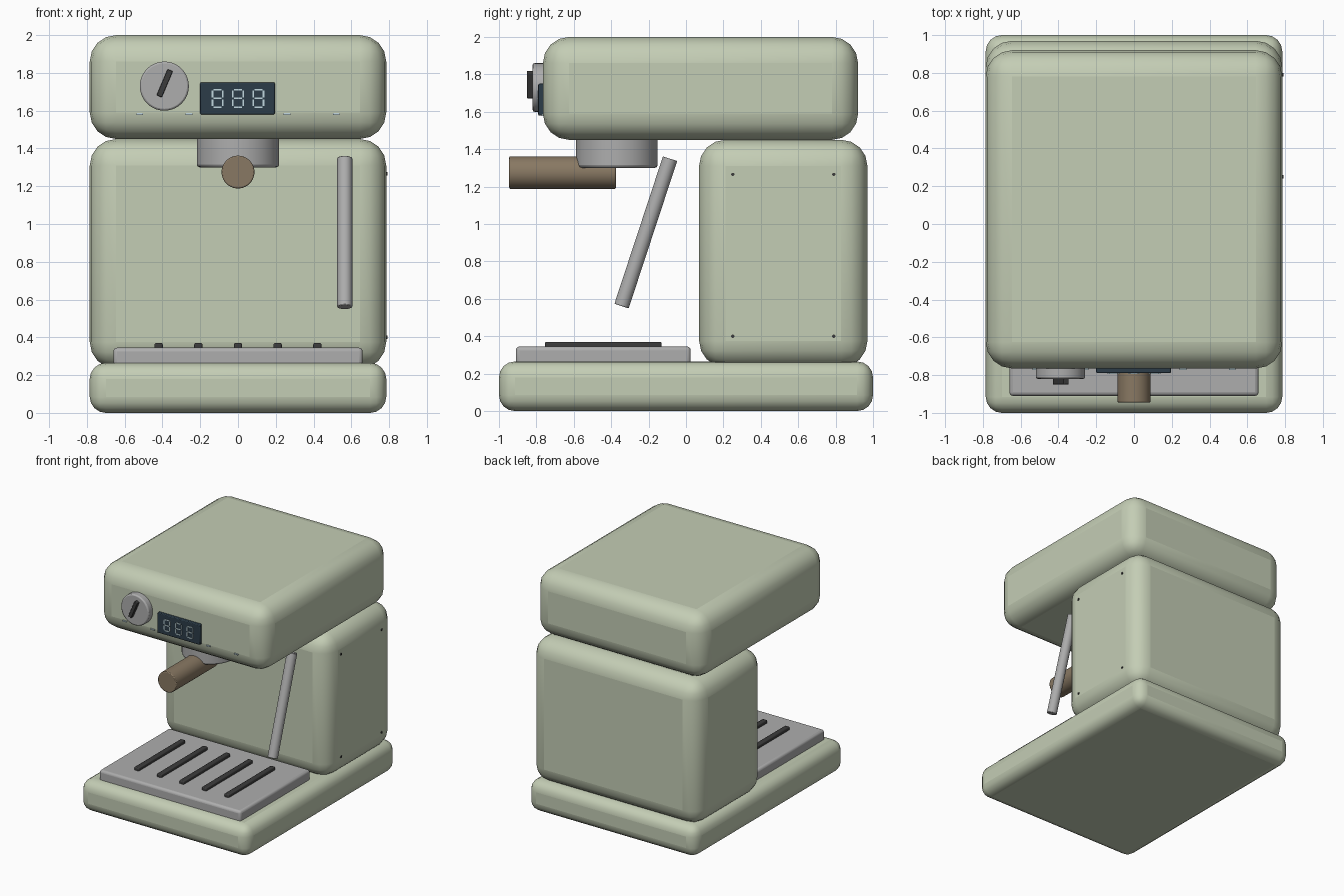
import bpy
from math import radians, pi

if "Cube" in bpy.data.objects:
    bpy.data.objects.remove(bpy.data.objects["Cube"])


def material(name, rgb):
    m = bpy.data.materials.new(name)
    m.diffuse_color = (*rgb, 1)
    m.use_nodes = True
    m.node_tree.nodes["Principled BSDF"].inputs["Base Color"].default_value = m.diffuse_color
    return m


SAGE = material("sage_enamel", (0.55, 0.61, 0.46))
WOOD = material("wood", (0.25, 0.19, 0.125))
DARK = material("dark_plastic", (0.045, 0.045, 0.045))
SCREEN = material("screen_glass", (0.025, 0.045, 0.065))
GLOW = material("digit_glow", (0.55, 0.70, 0.75))
STEEL = material("steel", (0.42, 0.42, 0.42))


def finish(ob, name, mat, bevel, segments):
    ob.name = name
    if mat:
        ob.data.materials.append(mat)
    bpy.ops.object.transform_apply(location=False, rotation=False, scale=True)
    if bevel:
        mod = ob.modifiers.new("bevel", 'BEVEL')
        mod.width = bevel
        mod.segments = segments
        mod.limit_method = 'ANGLE'
        mod.angle_limit = radians(40)
    bpy.ops.object.shade_smooth_by_angle(angle=radians(35))
    return ob


def box(name, x, y, z, mat=None, bevel=0, segments=3, rot=(0, 0, 0)):
    """Box from (min, max) extents on each axis."""
    bpy.ops.mesh.primitive_cube_add(
        size=1, location=[(a + b) / 2 for a, b in (x, y, z)], rotation=rot)
    ob = bpy.context.object
    ob.scale = [b - a for a, b in (x, y, z)]
    return finish(ob, name, mat, bevel, segments)


def cylinder(name, centre, radius, depth, mat=None, bevel=0, rot=(0, 0, 0), sides=40):
    bpy.ops.mesh.primitive_cylinder_add(
        vertices=sides, radius=radius, depth=depth, location=centre, rotation=rot)
    return finish(bpy.context.object, name, mat, bevel, 2)


# Enamelled housing
box("base", (-.785, .785), (-1, 1), (0, .265), SAGE, .085, 4)
box("body", (-.785, .785), (.07, .97), (.235, 1.45), SAGE, .14, 4)
box("head", (-.785, .785), (-.765, .92), (1.45, 2), SAGE, .14, 4)

# Drip tray with slots
box("drip_tray", (-.66, .66), (-.91, .025), (.24, .345), STEEL, .02)
for i in range(5):
    x = -.42 + i * .21
    box("tray_slot", (x - .022, x + .022), (-.755, -.13), (.335, .37), DARK, .008, 2)

# Brew group, handle and steam wand
cylinder("brew_group", (0, -.37, 1.385), .218, .17, STEEL, .015, sides=48)
cylinder("filter_handle", (0, -.66, 1.275), .087, .57, WOOD, .006, (pi / 2, 0, 0))
cylinder("steam_wand", (.565, -.215, .955), .04, .83, STEEL, .004, (-.318, 0, 0), 24)

# Control knob and pointer
cylinder("knob", (-.39, -.785, 1.73), .13, .07, STEEL, .01, (pi / 2, 0, 0))
box("knob_pointer", (-.403, -.373), (-.85, -.815), (1.67, 1.82), DARK, .004, 2, (0, .4, 0))

# Display with three seven-segment digits
box("display", (-.2, .195), (-.79, -.755), (1.58, 1.75), SCREEN, .006, 2)
for cx in (-.108, 0, .108):
    for dz in (-.046, 0, .046):
        z = 1.665 + dz
        box("digit_bar", (cx - .021, cx + .021), (-.795, -.785), (z - .004, z + .004), GLOW)
    for dx in (-.027, .027):
        for dz in (-.023, .023):
            x, z = cx + dx, 1.665 + dz
            box("digit_bar", (x - .004, x + .004), (-.795, -.785), (z - .018, z + .018), GLOW)

# Indicator marks along the lower front edge
for x in (-.52, -.26, .26, .52):
    box("indicator", (x - .018, x + .018), (-.772, -.755), (1.578, 1.588), GLOW)

# Side panel screws
for y in (.25, .79):
    for z in (.4, 1.265):
        cylinder("side_screw", (.785, y, z), .009, .012, DARK, 0, (0, pi / 2, 0), 12)
